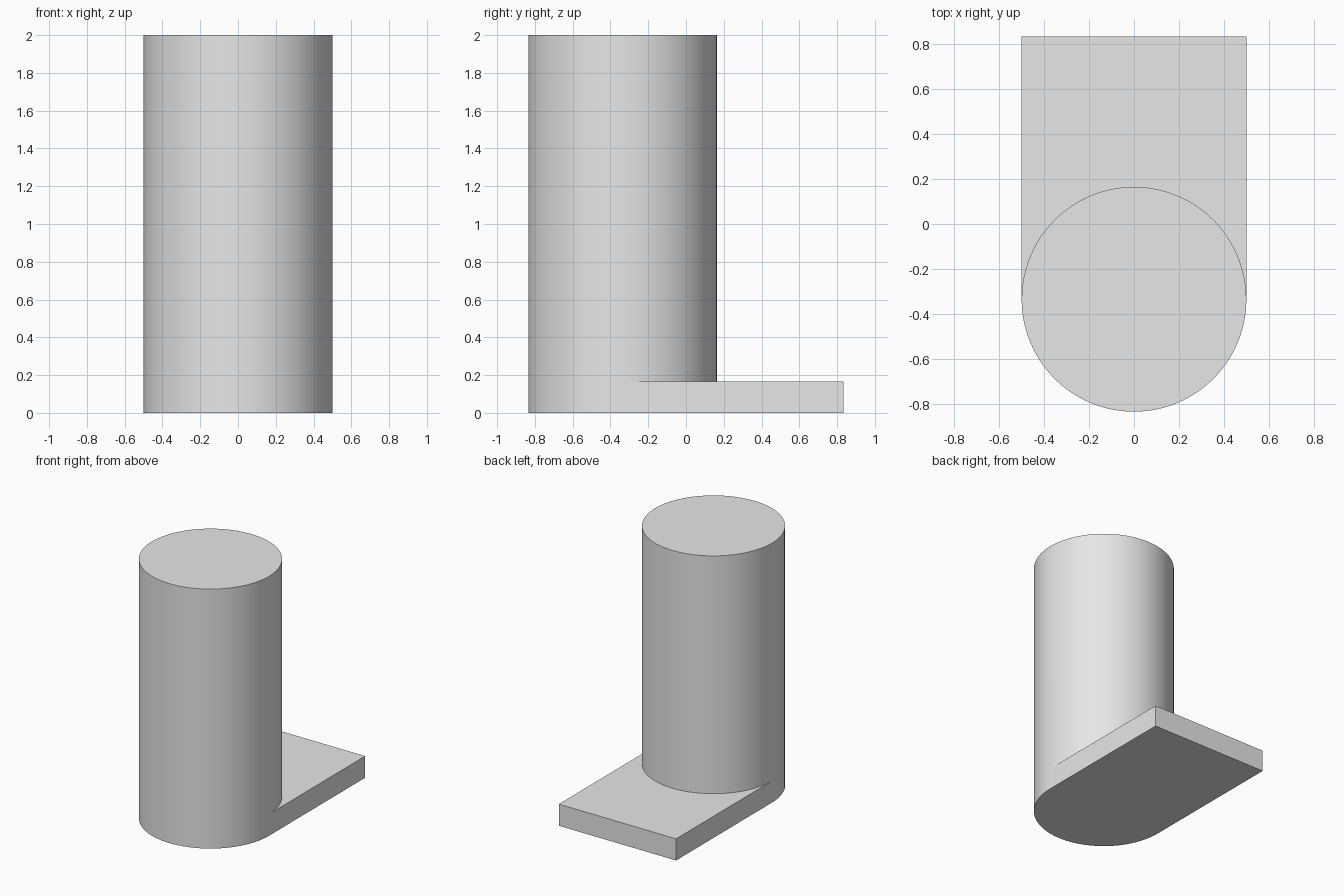
import bpy, bmesh, math

cube = bpy.data.objects.get("Cube")
if cube:
    bpy.data.objects.remove(cube)

RADIUS, HEIGHT, THICK = 0.5, 2.0, 0.167
CENTRE_Y, BACK_Y = -0.335, 0.835
SEGMENTS = 96
HALF = SEGMENTS // 2

grey = bpy.data.materials.new("light grey")
grey.use_nodes = True
colour = (0.8, 0.8, 0.8, 1.0)
grey.diffuse_color = colour
grey.node_tree.nodes["Principled BSDF"].inputs["Base Color"].default_value = colour

bm = bmesh.new()


def arc(z, count):
    """Column points from the right side (-x) round the front, then the back."""
    points = []
    for i in range(count):
        a = math.pi + math.tau * i / SEGMENTS
        points.append(bm.verts.new((RADIUS * math.cos(a), CENTRE_Y + RADIUS * math.sin(a), z)))
    return points


def back_corners(z):
    return [bm.verts.new((x, BACK_Y, z)) for x in (RADIUS, -RADIUS)]


def walls(low, high, closed=True):
    n = len(low)
    for i in range(n if closed else n - 1):
        j = (i + 1) % n
        bm.faces.new((low[i], low[j], high[j], high[i]))


# Column above the plate
ring = arc(THICK, SEGMENTS)
top = arc(HEIGHT, SEGMENTS)
walls(ring, top)
bm.faces.new(top)

# Base plate, rounded in front where it runs flush into the column
foot = arc(0, HALF + 1) + back_corners(0)
corners = back_corners(THICK)
walls(foot, ring[:HALF + 1] + corners)
bm.faces.new(list(reversed(foot)))

# Plate top, behind the column
bm.faces.new(corners + [ring[0]] + list(reversed(ring[HALF:])))

bmesh.ops.recalc_face_normals(bm, faces=bm.faces[:])
mesh = bpy.data.meshes.new("column_on_plate")
bm.to_mesh(mesh)
bm.free()
mesh.materials.append(grey)
column = bpy.data.objects.new("column_on_plate", mesh)
bpy.context.collection.objects.link(column)

bpy.ops.object.select_all(action="DESELECT")
column.select_set(True)
bpy.context.view_layer.objects.active = column
bpy.ops.object.shade_smooth_by_angle(angle=math.radians(30))
